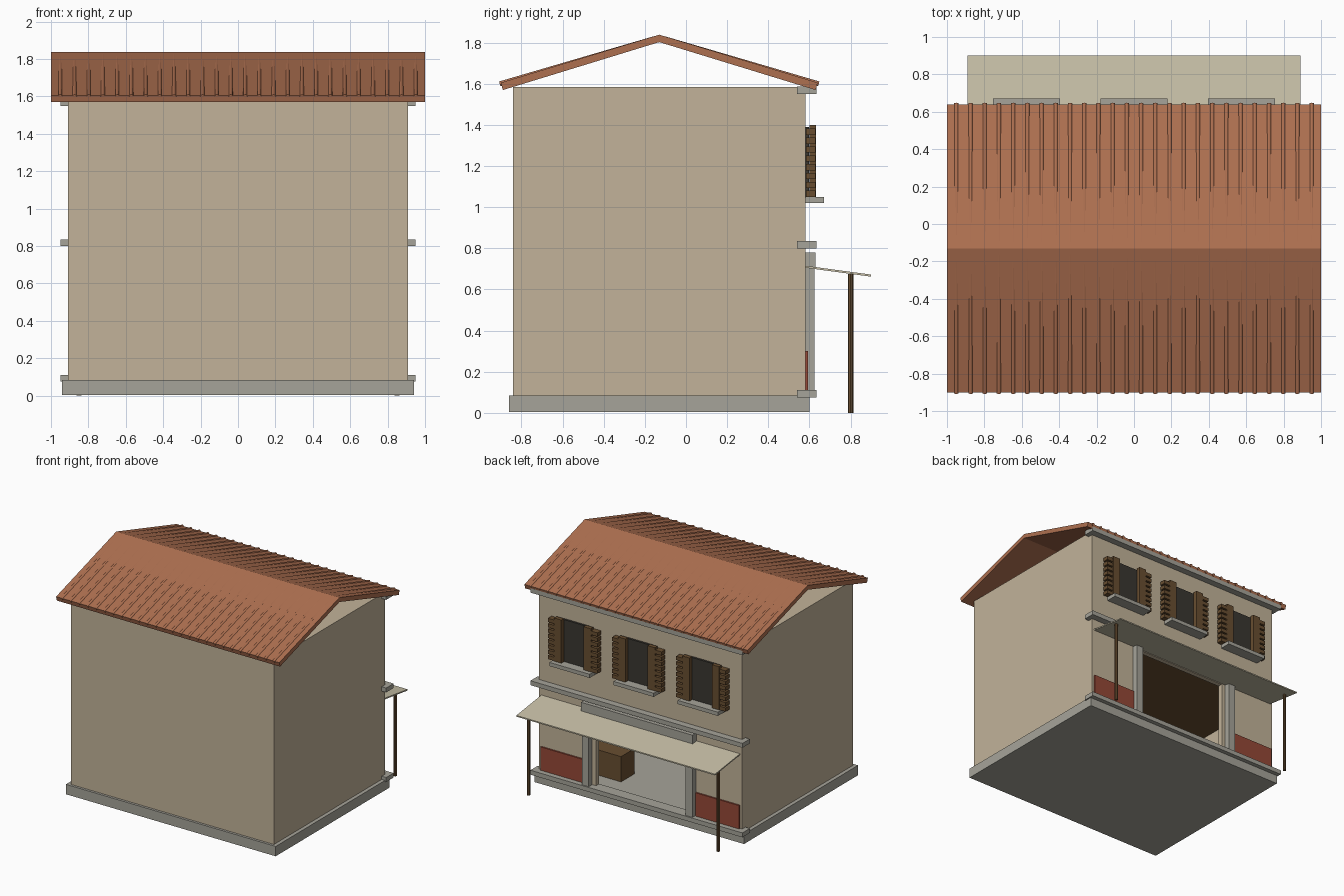
import bpy, bmesh, math
from mathutils import Vector

if "Cube" in bpy.data.objects:
    bpy.data.objects.remove(bpy.data.objects["Cube"], do_unlink=True)


def material(name, r, g, b):
    m = bpy.data.materials.new(name)
    m.use_nodes = True
    m.diffuse_color = (r, g, b, 1)
    bsdf = m.node_tree.nodes["Principled BSDF"]
    bsdf.inputs["Base Color"].default_value = (r, g, b, 1)
    bsdf.inputs["Roughness"].default_value = 0.9
    return m


plaster = material("plaster", 0.54, 0.45, 0.32)
stone = material("stone", 0.38, 0.37, 0.32)
clay = material("clay_tile", 0.42, 0.16, 0.08)
red = material("red_paint", 0.30, 0.065, 0.038)
wood = material("wood", 0.14, 0.076, 0.03)
cloth = material("awning_cloth", 0.58, 0.53, 0.39)
dark = material("dark_window", 0.042, 0.037, 0.03)


def finish(name, bm, mat):
    bmesh.ops.recalc_face_normals(bm, faces=bm.faces)
    mesh = bpy.data.meshes.new(name)
    bm.to_mesh(mesh)
    bm.free()
    obj = bpy.data.objects.new(name, mesh)
    bpy.context.collection.objects.link(obj)
    if mat:
        mesh.materials.append(mat)
    return obj


def add_box(bm, x, y, z):
    """Adds a box from (low, high) ranges on each axis."""
    verts = bmesh.ops.create_cube(bm, size=1)["verts"]
    for v in verts:
        v.co = [lo + (c + 0.5) * (hi - lo) for c, (lo, hi) in zip(v.co, (x, y, z))]


def box(name, x, y, z, mat):
    bm = bmesh.new()
    add_box(bm, x, y, z)
    return finish(name, bm, mat)


def extrude_x(name, profile, half, mat):
    """Extrudes a (y, z) profile from -half to +half along x."""
    bm = bmesh.new()
    face = bm.faces.new([bm.verts.new((-half, y, z)) for y, z in profile])
    new = bmesh.ops.extrude_face_region(bm, geom=[face])["geom"]
    moved = [g for g in new if isinstance(g, bmesh.types.BMVert)]
    bmesh.ops.translate(bm, verts=moved, vec=(2 * half, 0, 0))
    return finish(name, bm, mat)


def add_rod(bm, start, end, radius, sides=8):
    a, b = Vector(start), Vector(end)
    verts = bmesh.ops.create_cone(bm, cap_ends=True, segments=sides, radius1=radius,
                                  radius2=radius, depth=(b - a).length)["verts"]
    rot = (b - a).to_track_quat("Z", "Y")
    for v in verts:
        v.co = rot @ v.co + (a + b) / 2


def mirrored(lo, hi):
    return ((lo, hi), (-hi, -lo))


# Plinth and hollow wall block with a wide shop opening
box("plinth", (-0.94, 0.94), (-0.86, 0.6), (0.005, 0.085), stone)
walls = box("walls", (-0.91, 0.91), (-0.84, 0.58), (0.08, 1.585), plaster)
room = box("room_cutter", (-0.88, 0.88), (-0.81, 0.54), (0.04, 0.755), None)
door = box("door_cutter", (-0.4, 0.4), (0.5, 0.7), (0.04, 0.7), None)
bpy.context.view_layer.objects.active = walls
for cutter in (room, door):
    cutter.hide_render = True
    mod = walls.modifiers.new("cut", "BOOLEAN")
    mod.operation = "DIFFERENCE"
    mod.solver = "EXACT"
    mod.object = cutter
    bpy.ops.object.modifier_apply(modifier=mod.name)
    bpy.data.objects.remove(cutter, do_unlink=True)
box("ceiling", (-0.88, 0.88), (-0.81, 0.54), (0.745, 0.756), wood)
box("counter", (0.32, 0.7), (0.2, 0.375), (0.085, 0.29), wood)

# Facade bands, door surround and painted dado
for name, z in (("lower_band", 0.075), ("middle_band", 0.8), ("eaves_band", 1.55)):
    box(name, (-0.95, 0.95), (0.54, 0.635), (z, z + 0.036), stone)
box("lintel", (-0.5, 0.5), (0.575, 0.63), (0.71, 0.78), stone)
for side, x in zip(("left", "right"), mirrored(0.435, 0.495)):
    box(side + "_pilaster", x, (0.575, 0.625), (0.1, 0.715), stone)
for side, x in zip(("left", "right"), mirrored(0.5, 0.89)):
    box(side + "_dado", x, (0.575, 0.593), (0.105, 0.3), red)

# Windows with sills and slatted shutters
for label, cx in (("left", 0.575), ("middle", 0.0), ("right", -0.575)):
    box(label + "_window", (cx - 0.11, cx + 0.11), (0.57, 0.597), (1.05, 1.39), dark)
    box(label + "_sill", (cx - 0.18, cx + 0.18), (0.575, 0.67), (1.02, 1.05), stone)
    bm = bmesh.new()
    for stile, slat in zip(mirrored(0.1, 0.165), mirrored(0.11, 0.222)):
        add_box(bm, (cx + stile[0], cx + stile[1]), (0.6, 0.633), (1.04, 1.4))
        for i in range(8):
            z = 1.05 + i * 0.043
            add_box(bm, (cx + slat[0], cx + slat[1]), (0.583, 0.63), (z, z + 0.03))
    finish(label + "_shutters", bm, wood)

# Awning on two posts
extrude_x("awning", [(0.575, 0.716), (0.9, 0.672), (0.9, 0.662), (0.575, 0.706)], 0.89, cloth)
for side, x in (("left", 0.85), ("right", -0.85)):
    bm = bmesh.new()
    add_rod(bm, (x, 0.8, 0), (x, 0.8, 0.675), 0.013)
    finish(side + "_awning_post", bm, wood)

# Gabled roof with open ends
RIDGE_Y, RIDGE_Z, EAVE_Z, RUN = -0.13, 1.838, 1.605, 0.77
extrude_x("roof", [(RIDGE_Y - RUN, EAVE_Z), (RIDGE_Y, RIDGE_Z), (RIDGE_Y + RUN, EAVE_Z),
                   (RIDGE_Y + RUN - 0.01, EAVE_Z - 0.036), (RIDGE_Y, RIDGE_Z - 0.036),
                   (RIDGE_Y - RUN + 0.01, EAVE_Z - 0.036)], 1.0, clay)

# Tile ribs sinking into the slopes towards the ridge
bm = bmesh.new()
COUNT = 26
for i in range(COUNT):
    x = -0.95 + 1.9 * i / (COUNT - 1)
    for s in (-1, 1):
        add_rod(bm, (x, RIDGE_Y + s * (RUN + 0.005), EAVE_Z - 0.006),
                (x, RIDGE_Y + s * 0.03, RIDGE_Z - 0.021), 0.012)
ribs = finish("tile_ribs", bm, clay)
bpy.ops.object.select_all(action="DESELECT")
ribs.select_set(True)
bpy.context.view_layer.objects.active = ribs
bpy.ops.object.shade_smooth_by_angle(angle=math.radians(50))
